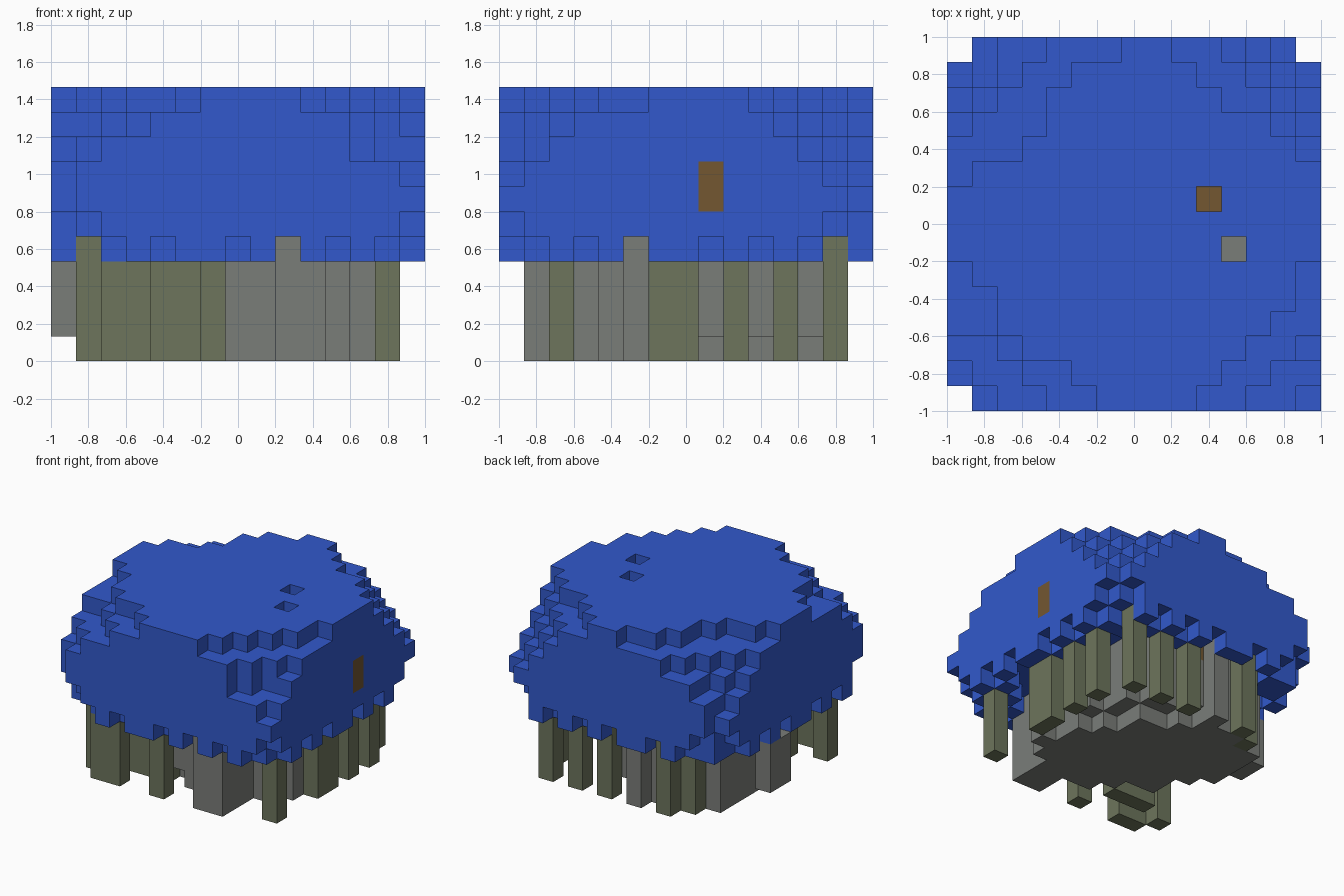
import bpy
import bmesh
from mathutils import Vector

N = 15                # blocks along each side
MID = N // 2
V = 2 / N             # block size

cube = bpy.data.objects.get("Cube")
if cube:
    bpy.data.objects.remove(cube)


def linear(c):
    c /= 255
    return c / 12.92 if c < 0.04 else ((c + 0.055) / 1.055) ** 2.4


def material(name, r, g, b):
    m = bpy.data.materials.new(name)
    m.use_nodes = True
    col = (linear(r), linear(g), linear(b), 1)
    m.diffuse_color = col
    m.node_tree.nodes["Principled BSDF"].inputs["Base Color"].default_value = col
    return m


mats = {
    "canopy": material("leaf blue", 50, 89, 204),
    "stone": material("stone grey", 122, 125, 121),
    "mossy_posts": material("mossy olive", 109, 117, 92),
    "wood": material("wood brown", 115, 87, 49),
}
cells = {}


def fill(part, xs, ys, zs):
    for i in xs:
        for j in ys:
            for k in zs:
                cells[i, j, k] = part


def span(pair):
    return range(pair[0], pair[1] + 1)


# Canopy core: corners are rounded off more towards the top
# keys are (is right, is back); squared reach for layers 5 to 9
reach = {
    (True, False): (85, 92, 82, 70, 62),
    (False, False): (76, 86, 82, 74, 58),
    (True, True): (78, 86, 73, 63, 56),
    (False, True): (78, 85, 75, 65, 55),
}
for i in range(1, N - 1):
    for j in range(1, N - 1):
        dx, dy = i - MID, j - MID
        for k, r in enumerate(reach[dx > 0, dy > 0], 5):
            if dx * dx + dy * dy <= r:
                cells[i, j, k] = "canopy"

# Outer side walls, layers 5 to 10, as first and last block
front = ((2, 13), (1, 14), (1, 13), (2, 11), (4, 11), (6, 9))
right = ((1, 12), (1, 13), (1, 12), (2, 11), (3, 10), (6, 9))
back = ((2, 12), (1, 13), (1, 12), (2, 11), (4, 10), (7, 8))
left = ((2, 12), (1, 13), (1, 12), (2, 11), (3, 10), (6, 8))
for k in range(5, 11):
    fill("canopy", span(front[k - 5]), [0], [k])
    fill("canopy", span(back[k - 5]), [14], [k])
    fill("canopy", [14], span(right[k - 5]), [k])
    fill("canopy", [0], span(left[k - 5]), [k])

# Flat crown, row by row from front to back
crown = ((6, 9), (5, 10), (3, 11), (2, 12), (2, 13), (1, 13), (0, 14), (0, 14),
         (0, 14), (1, 14), (3, 13), (4, 12), (4, 10), (5, 9), (7, 8))
for j, pair in enumerate(crown):
    fill("canopy", span(pair), [j], range(6, 11))

# Ragged hanging fringe, two blocks deep
front_teeth = {3, 5, 6, 8, 10, 12}
side_teeth = {2, 4, 6, 7, 9, 11}
for t in range(1, N - 1):
    for teeth, outer, inner in (
        (front_teeth, (t, 0), (t, 1)),
        (front_teeth, (t, 14), (t, 13)),
        (side_teeth, (14, t), (13, t)),
        (side_teeth, (0, t), (1, t)),
    ):
        i, j = outer if t in teeth else inner
        if (i, j, 5) in cells:
            cells[i, j, 4] = "canopy"
for i in (2, 12):
    for j in (2, 12):
        cells[i, j, 4] = "canopy"
for i, j in ((1, 0), (1, 1), (13, 5), (14, 13), (13, 13), (7, 13)):
    cells.pop((i, j, 4), None)

# Stone core: oval drum along one diagonal, on a narrower base
for i in range(N):
    for j in range(N):
        x, y = (i - MID) * V, (j - MID) * V
        p, q = (y - x) * 0.707 - 0.1, (x + y) * 0.707
        if (p / 0.84) ** 2 + (q / 0.48) ** 2 <= 1:
            cells[i, j, 0] = "stone"
        if (p / 0.82) ** 2 + (q / 0.6) ** 2 <= 1:
            fill("stone", [i], [j], range(1, 5))
fill("stone", [0], [8, 9], range(1, 4))

# Posts around the core
full = range(5)
fill("stone", [9, 10], [1, 2], full)
fill("stone", [6], [13], full)
fill("stone", [12], [5], full)
for i, j in ((1, 2), (2, 1), (3, 1), (6, 1), (3, 3), (4, 3), (5, 3), (13, 2),
             (13, 6), (13, 7), (13, 9), (13, 11), (12, 13),
             (10, 13), (8, 13), (4, 13), (3, 12)):
    fill("mossy_posts", [i], [j], full)
cells[2, 1, 4] = "canopy"

# Wood showing through the leaves
fill("wood", [14], [8], (6, 7))
fill("wood", [7], [12], [4])
fill("wood", [10], [8], range(5, 9))

# Shafts open to the sky
for k in (9, 10):
    cells.pop((10, 8, k), None)
for k in range(6, 11):
    cells.pop((11, 6, k), None)
cells[11, 6, 5] = "stone"


def corner(cell, axis, side, a, b):
    p = list(cell)
    p[axis] += side
    p[(axis + 1) % 3] += a
    p[(axis + 2) % 3] += b
    return Vector((p[0] * V - 1, p[1] * V - 1, p[2] * V))


# One mesh per part, keeping only exposed block faces
for part, mat in mats.items():
    bm = bmesh.new()
    for cell, owner in cells.items():
        if owner != part:
            continue
        for axis in range(3):
            for side in (0, 1):
                near = list(cell)
                near[axis] += 1 if side else -1
                if tuple(near) in cells:
                    continue
                ring = [(0, 0), (1, 0), (1, 1), (0, 1)]
                if not side:
                    ring.reverse()
                bm.faces.new([bm.verts.new(corner(cell, axis, side, a, b))
                              for a, b in ring])
    bmesh.ops.remove_doubles(bm, verts=bm.verts, dist=V / 100)
    mesh = bpy.data.meshes.new(part)
    bm.to_mesh(mesh)
    bm.free()
    mesh.materials.append(mat)
    bpy.context.collection.objects.link(bpy.data.objects.new(part, mesh))
